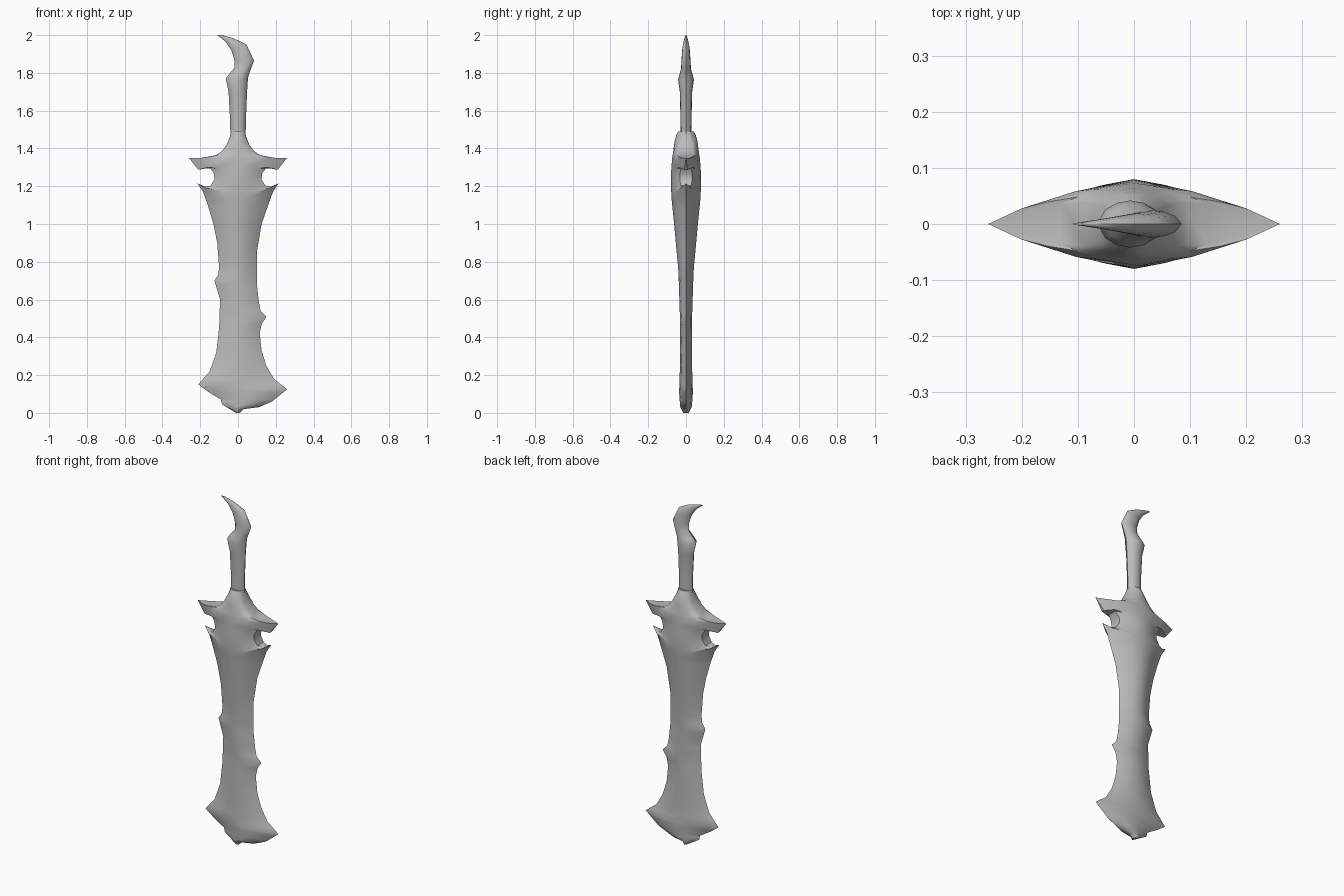
import bpy, bmesh, math

cube = bpy.data.objects.get("Cube")
if cube:
    bpy.data.objects.remove(cube, do_unlink=True)

steel = bpy.data.materials.new("grey steel")
steel.use_nodes = True
GREY = (0.5, 0.5, 0.5, 1)
steel.diffuse_color = GREY
steel.node_tree.nodes["Principled BSDF"].inputs["Base Color"].default_value = GREY

STEPS = (-1, -.77, -.4, 0, .4, .77, 1)


def sample(table, z):
    """Linear interpolation in a table of (z, value) pairs."""
    if z <= table[0][0]:
        return table[0][1]
    for (za, a), (zb, b) in zip(table, table[1:]):
        if z <= zb:
            return a + (b - a) * (z - za) / (zb - za)
    return table[-1][1]


def section(left, right, thick, edge=0, rise=0, shape=(1, .8, .38, 0)):
    """Lens-shaped ring between two outline points, bowed up or down by rise."""
    front = []
    for f in STEPS:
        k = (f + 1) / 2
        x = left[0] + (right[0] - left[0]) * k
        z = left[1] + (right[1] - left[1]) * k + rise * (1 - f * f)
        w = shape[(0, .4, .77, 1).index(abs(f))]
        front.append((x, edge + (thick - edge) * w, z))
    return [(x, -y, z) for x, y, z in front] + [(x, y, z) for x, y, z in reversed(front)]


def loft(name, rings, cap_start, cap_end):
    """Skin a stack of rings into one smooth-shaded part."""
    bm = bmesh.new()
    rows = [[bm.verts.new(p) for p in ring] for ring in rings]
    n = len(rows[0])
    for a, b in zip(rows, rows[1:]):
        for i in range(n):
            j = (i + 1) % n
            bm.faces.new((a[i], a[j], b[j], b[i]))
    for row, wanted in ((rows[0], cap_start), (rows[-1], cap_end)):
        if wanted:
            for i in range(n // 2 - 1):
                bm.faces.new((row[i], row[i + 1], row[n - 2 - i], row[n - 1 - i]))
    bmesh.ops.remove_doubles(bm, verts=bm.verts, dist=.0005)
    bmesh.ops.recalc_face_normals(bm, faces=bm.faces)
    mesh = bpy.data.meshes.new(name)
    bm.to_mesh(mesh)
    bm.free()
    mesh.materials.append(steel)
    obj = bpy.data.objects.new(name, mesh)
    bpy.context.collection.objects.link(obj)
    bpy.ops.object.select_all(action='DESELECT')
    obj.select_set(True)
    bpy.context.view_layer.objects.active = obj
    bpy.ops.object.shade_smooth_by_angle(angle=math.radians(45))
    return obj


# Blade: chipped left and right outlines, thickness along the height
left_edge = [(0, -.01), (.045, -.085), (.07, -.09), (.11, -.155), (.15, -.21), (.22, -.15),
             (.32, -.115), (.45, -.1), (.6, -.095), (.65, -.11), (.7, -.125), (.73, -.105),
             (.77, -.1), (.9, -.11), (1, -.13), (1.1, -.16)]
right_edge = [(0, .01), (.02, .03), (.03, .11), (.06, .18), (.125, .26), (.18, .19),
              (.25, .15), (.33, .125), (.42, .115), (.47, .125), (.51, .15), (.54, .12),
              (.59, .11), (.68, .1), (.85, .1), (1, .125), (1.1, .16)]
blade_thick = [(0, .015), (.03, .03), (.1, .037), (.2, .033), (.5, .032), (.75, .04),
               (1, .063), (1.1, .073)]
heights = sorted({z for z, _ in left_edge + right_edge})
loft("blade", [section((sample(left_edge, z), z), (sample(right_edge, z), z),
                       sample(blade_thick, z)) for z in heights], True, False)

# Guard: half width, edge height, thickness, edge thickness, centre rise
guard_rows = [
    (.16, 1.1, .073, 0, 0), (.185, 1.17, .076, 0, -.04), (.215, 1.215, .077, 0, -.065),
    # hooked notch
    (.175, 1.198, .078, .016, -.03), (.145, 1.203, .079, .028, -.02),
    (.125, 1.235, .08, .033, -.01), (.128, 1.268, .079, .033, 0),
    (.15, 1.298, .078, .026, -.01), (.185, 1.295, .077, .015, .01), (.21, 1.287, .076, .008, .03),
    # horn tip and top slope
    (.26, 1.35, .073, 0, .0), (.2, 1.349, .071, .02, .015), (.13, 1.357, .068, .036, .025),
    (.085, 1.385, .064, .038, .03), (.06, 1.42, .058, .034, .03), (.042, 1.465, .05, .02, .01),
    (.038, 1.49, .04, .015, 0)]
loft("guard", [section((-w, z), (w, z), t, e, r) for w, z, t, e, r in guard_rows], False, True)

# Grip and curved pommel: left point, right point, thickness
grip_rows = [
    ((-.04, 1.45), (.04, 1.45), .028), ((-.042, 1.55), (.042, 1.55), .029),
    ((-.05, 1.7), (.048, 1.7), .033), ((-.065, 1.77), (.052, 1.76), .042),
    ((-.05, 1.79), (.055, 1.785), .036), ((-.02, 1.825), (.068, 1.82), .026),
    ((-.018, 1.865), (.085, 1.865), .024), ((-.035, 1.92), (.045, 1.95), .019),
    ((-.065, 1.965), (-.02, 1.982), .011), ((-.11, 2), (-.085, 2), .002)]
loft("grip", [section(a, b, t, shape=(1, .9, .6, 0)) for a, b, t in grip_rows], True, True)
